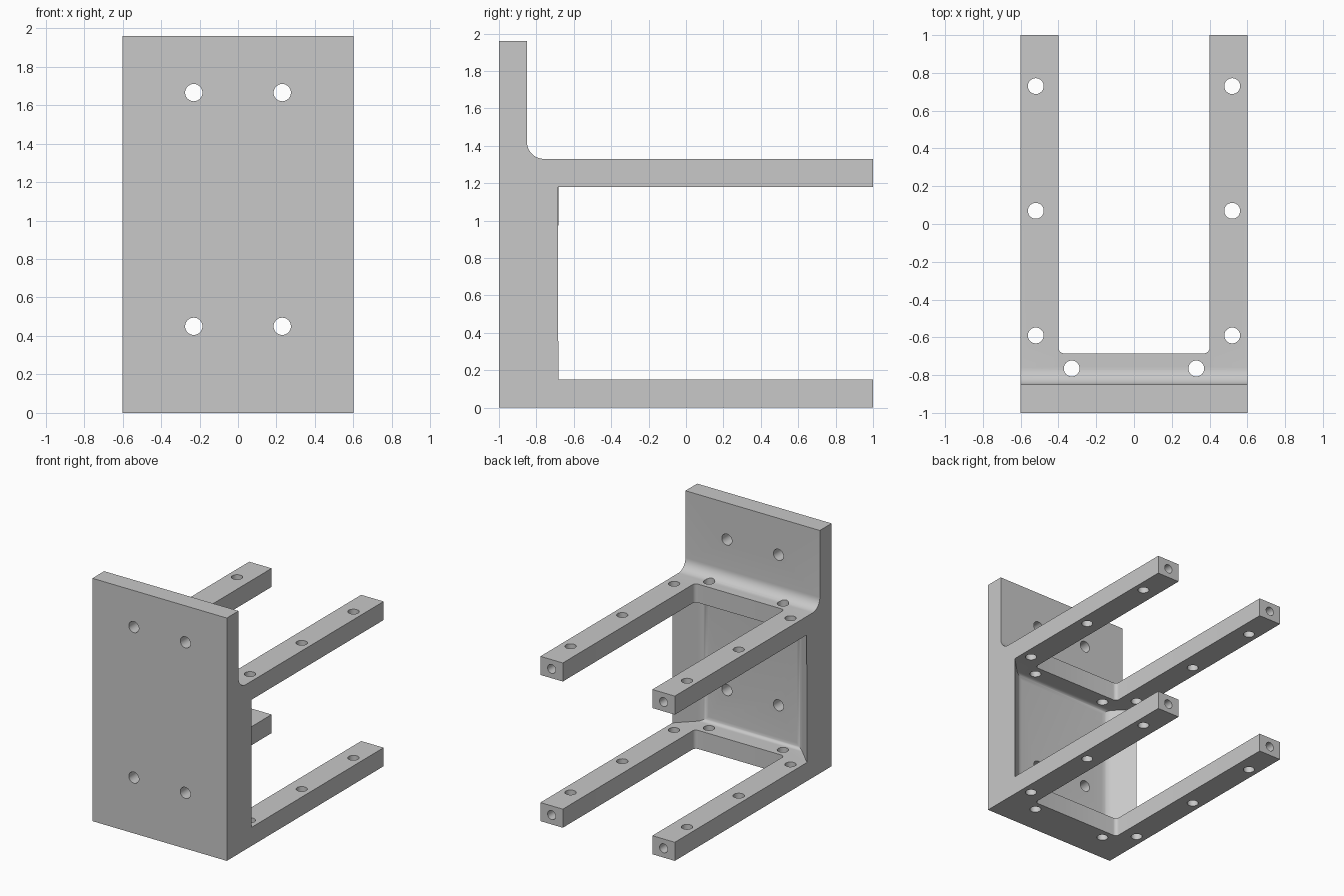
import bpy, bmesh, math
from mathutils import Vector

if "Cube" in bpy.data.objects:
    bpy.data.objects.remove(bpy.data.objects["Cube"], do_unlink=True)

HALF_W, FRONT, BACK = 0.6, -1.0, 1.0
HEIGHT, PLATE_Y, WEB_Y = 1.96, -0.85, -0.685
ARM, SHELF_LO, SHELF_HI = 0.15, 1.18, 1.33
ARM_IN = 0.4

grey = bpy.data.materials.new("plain grey")
grey.use_nodes = True
colour = (0.58, 0.58, 0.58, 1)
grey.diffuse_color = colour
grey.node_tree.nodes["Principled BSDF"].inputs["Base Color"].default_value = colour


def prism(name, points, place, depth, soften=None, radius=0.0):
    """Extrude a flat outline; place maps its two coordinates to 3D."""
    bm = bmesh.new()
    face = bm.faces.new([bm.verts.new(place(a, b)) for a, b in points])
    new = bmesh.ops.extrude_face_region(bm, geom=[face])["geom"]
    moved = [g for g in new if isinstance(g, bmesh.types.BMVert)]
    bmesh.ops.translate(bm, verts=moved, vec=depth)
    bmesh.ops.recalc_face_normals(bm, faces=bm.faces)
    if soften:
        edges = [e for e in bm.edges if soften(e.verts[0].co, e.verts[1].co)]
        bmesh.ops.bevel(bm, geom=edges, offset=radius, segments=6,
                        profile=0.5, affect='EDGES')
    mesh = bpy.data.meshes.new(name)
    bm.to_mesh(mesh)
    bm.free()
    obj = bpy.data.objects.new(name, mesh)
    bpy.context.collection.objects.link(obj)
    mesh.materials.append(grey)
    return obj


def cut(body, cutter):
    cutter.hide_render = True
    mod = body.modifiers.new("cut", 'BOOLEAN')
    mod.operation, mod.solver, mod.object = 'DIFFERENCE', 'EXACT', cutter
    bpy.context.view_layer.objects.active = body
    bpy.ops.object.modifier_apply(modifier=mod.name)
    bpy.data.objects.remove(cutter, do_unlink=True)


def drill(body, start, axis, length, radius):
    """Cut a round hole from start along the axis."""
    axis = Vector(axis)
    side = axis.orthogonal().normalized()
    up = axis.cross(side)
    circle = [(radius * math.cos(math.tau * i / 32), radius * math.sin(math.tau * i / 32))
              for i in range(32)]
    cut(body, prism("drill", circle,
                    lambda a, b: Vector(start) + side * a + up * b, axis * length))


# Bracket body: side outline with a rounded inner corner above the upper shelf
r = 0.09
corner = [(PLATE_Y + r - r * math.cos(t), SHELF_HI + r - r * math.sin(t))
          for t in [math.pi / 2 * i / 10 for i in range(11)]]
outline = [(FRONT, 0), (BACK, 0), (BACK, SHELF_HI)] + corner[::-1] + \
          [(PLATE_Y, HEIGHT), (FRONT, HEIGHT)]
body = prism("mounting_bracket", outline,
             lambda y, z: (-HALF_W, y, z), Vector((2 * HALF_W, 0, 0)))

# Window between the two shelves, with slanted side webs and a softened floor
reach = WEB_Y - PLATE_Y
flat, wide = HALF_W - reach, HALF_W + 0.1
window = [(-flat, PLATE_Y), (flat, PLATE_Y), (wide, WEB_Y + 0.1), (wide, BACK + 0.1),
          (-wide, BACK + 0.1), (-wide, WEB_Y + 0.1)]
cut(body, prism("window_cutter", window, lambda x, y: (x, y, ARM),
                Vector((0, 0, SHELF_LO - ARM)),
                lambda p, q: max(p.y, q.y) < PLATE_Y + 0.01, 0.04))

# Slot that splits each shelf into two arms
slot = [(-ARM_IN, WEB_Y), (ARM_IN, WEB_Y), (ARM_IN, BACK + 0.1), (-ARM_IN, BACK + 0.1)]
cut(body, prism("slot_cutter", slot, lambda x, y: (x, y, -0.1),
                Vector((0, 0, SHELF_HI + 0.2)),
                lambda p, q: max(p.y, q.y) < WEB_Y + 0.01 and abs(p.z - q.z) > 0.5, 0.03))

for s in (-1, 1):
    # Holes through the plate
    for z in (0.45, 1.665):
        drill(body, (s * 0.23, FRONT - 0.1, z), (0, 1, 0), 0.35, 0.045)
    # Holes down through both shelves
    for x, y in ((0.52, 0.73), (0.52, 0.07), (0.52, -0.59), (0.33, -0.765)):
        drill(body, (s * x, y, -0.1), (0, 0, 1), SHELF_HI + 0.3, 0.042)
    # Blind holes in the arm ends
    for z in (ARM / 2, (SHELF_LO + SHELF_HI) / 2):
        drill(body, (s * 0.5, BACK + 0.1, z), (0, -1, 0), 0.28, 0.036)

bpy.ops.object.select_all(action='DESELECT')
body.select_set(True)
bpy.context.view_layer.objects.active = body
bpy.ops.object.shade_smooth_by_angle(angle=math.radians(30))
